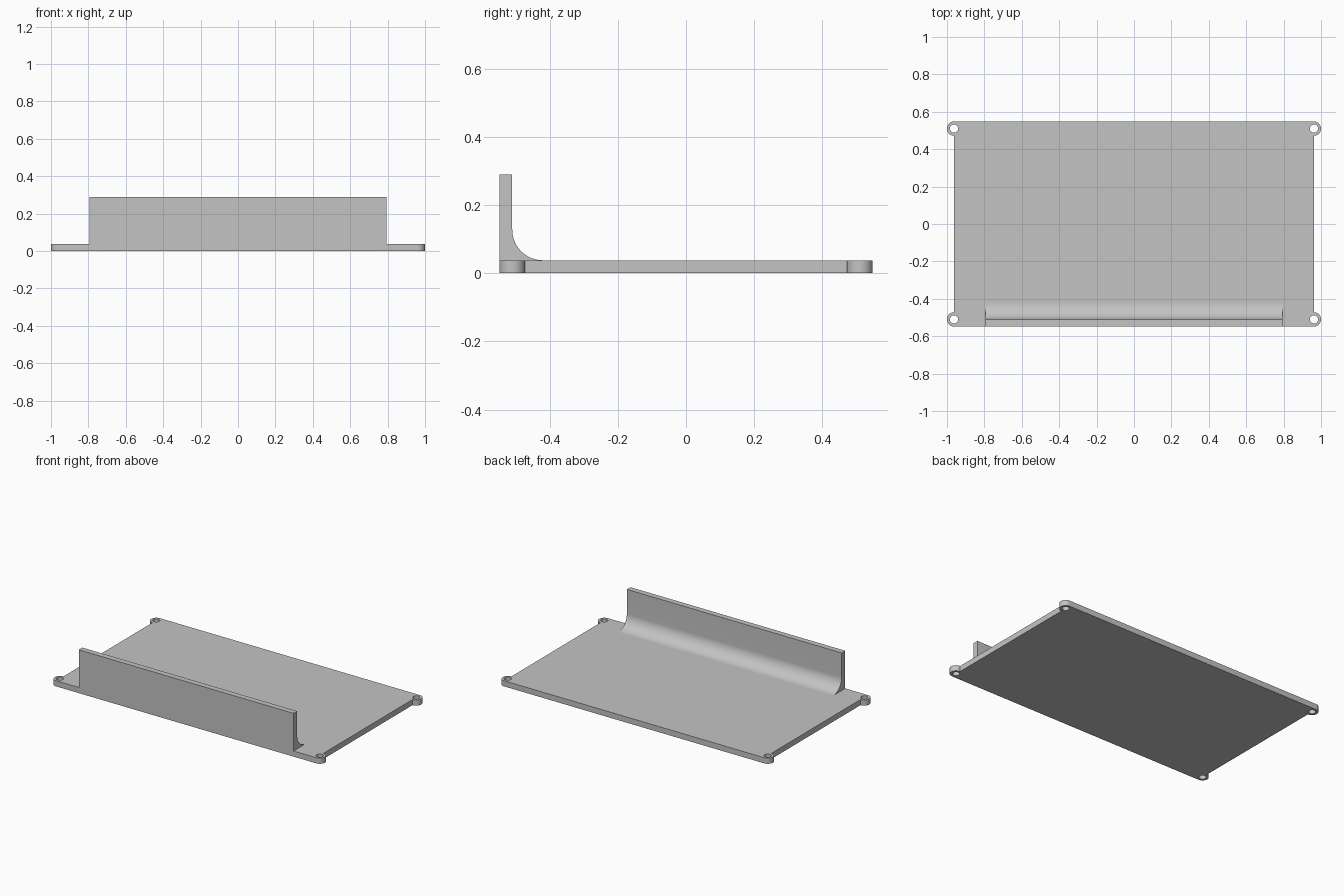
import bpy, bmesh, math

if "Cube" in bpy.data.objects:
    bpy.data.objects.remove(bpy.data.objects["Cube"])

THICK = 0.038            # plate thickness
CX, CY = 0.962, 0.51     # corner ear centres
EAR, HOLE = 0.038, 0.022 # ear and screw hole radii

grey = bpy.data.materials.new("plain_grey")
grey.diffuse_color = (0.55, 0.55, 0.55, 1)
grey.use_nodes = True
grey.node_tree.nodes["Principled BSDF"].inputs["Base Color"].default_value = grey.diffuse_color


def arc(cx, cy, r, a0, a1, n):
    """Points on an arc, angles in degrees."""
    angles = [math.radians(a0 + (a1 - a0) * i / n) for i in range(n + 1)]
    return [(cx + r * math.cos(a), cy + r * math.sin(a)) for a in angles]


def extruded(name, loops, vector):
    """Fill closed loops of 3D points (outline, then holes) and extrude them."""
    bm = bmesh.new()
    edges = []
    for pts in loops:
        vs = [bm.verts.new(p) for p in pts]
        edges += [bm.edges.new((vs[i - 1], vs[i])) for i in range(len(vs))]
    bmesh.ops.triangle_fill(bm, use_beauty=True, use_dissolve=False, edges=edges)
    ext = bmesh.ops.extrude_face_region(bm, geom=bm.faces[:], use_keep_orig=True)
    moved = [g for g in ext["geom"] if isinstance(g, bmesh.types.BMVert)]
    bmesh.ops.translate(bm, verts=moved, vec=vector)
    bmesh.ops.recalc_face_normals(bm, faces=bm.faces[:])
    mesh = bpy.data.meshes.new(name)
    bm.to_mesh(mesh)
    bm.free()
    mesh.materials.append(grey)
    obj = bpy.data.objects.new(name, mesh)
    bpy.context.collection.objects.link(obj)
    bpy.ops.object.select_all(action='DESELECT')
    obj.select_set(True)
    bpy.context.view_layer.objects.active = obj
    bpy.ops.object.shade_smooth_by_angle(angle=math.radians(30))
    return obj


# Base plate: half-round ears at the four corners, each with a screw hole
outline = []
for sx, sy, start in ((1, -1, -90), (1, 1, -90), (-1, 1, 90), (-1, -1, 90)):
    outline += arc(sx * CX, sy * CY, EAR, start, start + 180, 24)
loops = [outline]
for sx in (-1, 1):
    for sy in (-1, 1):
        loops.append(arc(sx * CX, sy * CY, HOLE, 0, 360, 32)[:-1])
extruded("base_plate", [[(x, y, 0) for x, y in lp] for lp in loops], (0, 0, THICK))

# Upright wall along the front edge, with a concave fillet down to the plate
R = 0.09
back, front, top, half = -0.51, -0.548, 0.29, 0.795
profile = [(front, THICK), (front, top), (back, top)]
profile += arc(back + R, THICK + R, R, 180, 270, 24)
extruded("front_wall", [[(-half, y, z) for y, z in profile]], (2 * half, 0, 0))
